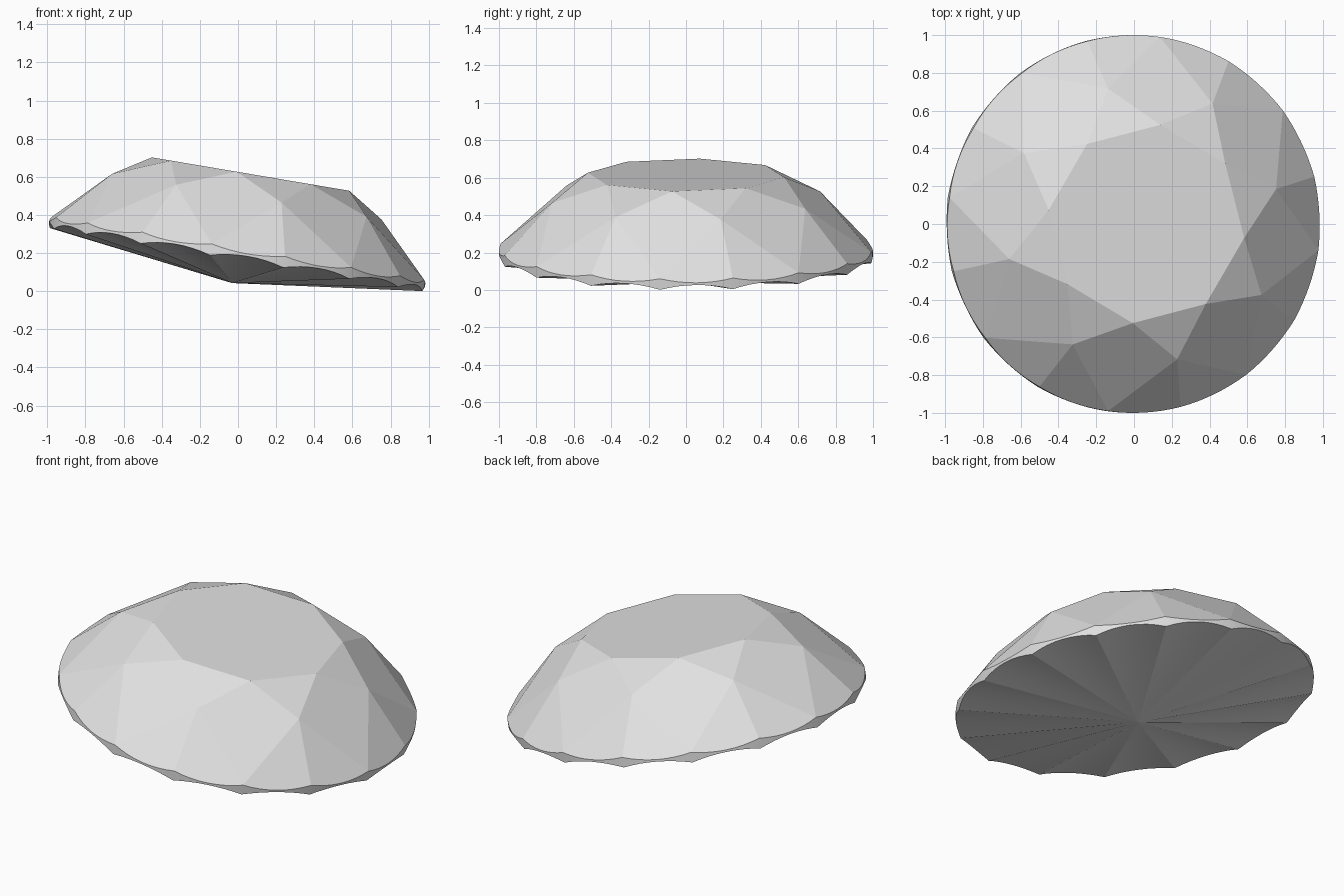
import bpy
import bmesh
from math import sin, cos, radians, pi
from mathutils import Vector, Matrix

cube = bpy.data.objects.get("Cube")
if cube:
    bpy.data.objects.remove(cube, do_unlink=True)

# One pale grey stone material
GREY = (0.75, 0.75, 0.75, 1)
mat = bpy.data.materials.new("pale_grey_stone")
mat.use_nodes = True
mat.diffuse_color = GREY
mat.node_tree.nodes["Principled BSDF"].inputs["Base Color"].default_value = GREY

# Cut proportions, before the stone is tipped onto its side
TABLE_R, TABLE_H = 0.53, 0.395
MID_R, MID_H = 0.74, 0.275
GIRDLE, CULET_H = -0.06, -0.185
SCALLOP = 0.027
SIDES, ARC = 8, 8
STEP = 2 * pi / SIDES
TURN = radians(-8)
TIP = Matrix.Translation((0, 0, 0.225)) @ Matrix.Rotation(radians(9.6), 4, "Y")


def polar(r, steps, h):
    a = TURN + steps * STEP
    return Vector((r * cos(a), r * sin(a), h))


def build(name, faces, smooth_angle=None):
    """Make an object from lists of corner points, tipped into place."""
    bm = bmesh.new()
    for face in faces:
        bm.faces.new([bm.verts.new(TIP @ p) for p in face])
    bmesh.ops.remove_doubles(bm, verts=bm.verts, dist=0.0001)
    mesh = bpy.data.meshes.new(name)
    bm.to_mesh(mesh)
    bm.free()
    mesh.materials.append(mat)
    ob = bpy.data.objects.new(name, mesh)
    bpy.context.collection.objects.link(ob)
    if smooth_angle:
        bpy.ops.object.select_all(action="DESELECT")
        ob.select_set(True)
        bpy.context.view_layer.objects.active = ob
        bpy.ops.object.shade_smooth_by_angle(angle=radians(smooth_angle))
    return ob


def crown_arc(i, mid):
    """Scalloped upper rim where a crown facet meets the round girdle."""
    a, b = polar(1, i / 2, 0), polar(1, (i + 1) / 2, 0)
    n = (b - a).cross(mid - a)
    points = []
    for j in range(ARC + 1):
        p = polar(1, (i + j / ARC) / 2, 0)
        p.z = -n.dot(p - a) / n.z
        points.append(p)
    return points


def lower_arc(i):
    """Scalloped lower rim, raised between its points."""
    return [polar(1, (i + j / ARC) / 2,
                  GIRDLE + SCALLOP * (1 - (2 * j / ARC - 1) ** 2))
            for j in range(ARC + 1)]


# Crown facets: table, stars, kites and upper girdle facets
table = [polar(TABLE_R, k, TABLE_H) for k in range(SIDES)]
mids = [polar(MID_R, k + 0.5, MID_H) for k in range(SIDES)]
crown = [table]
for k in range(SIDES):
    crown.append([table[k], mids[k], table[(k + 1) % SIDES]])
    crown.append([table[k], mids[k - 1], polar(1, k, 0), mids[k]])

# Girdle band and fluted pavilion, one arc at a time
band, pavilion = [], []
culet = Vector((0, 0, CULET_H))
for i in range(2 * SIDES):
    mid = mids[i // 2]
    top, low = crown_arc(i, mid), lower_arc(i)
    crown.append([mid] + top)
    for j in range(ARC):
        band.append([low[j], low[j + 1], top[j + 1], top[j]])
        pavilion.append([low[j + 1], low[j], culet])

build("crown", crown)
build("girdle", band, 30)
build("pavilion", pavilion, 25)
